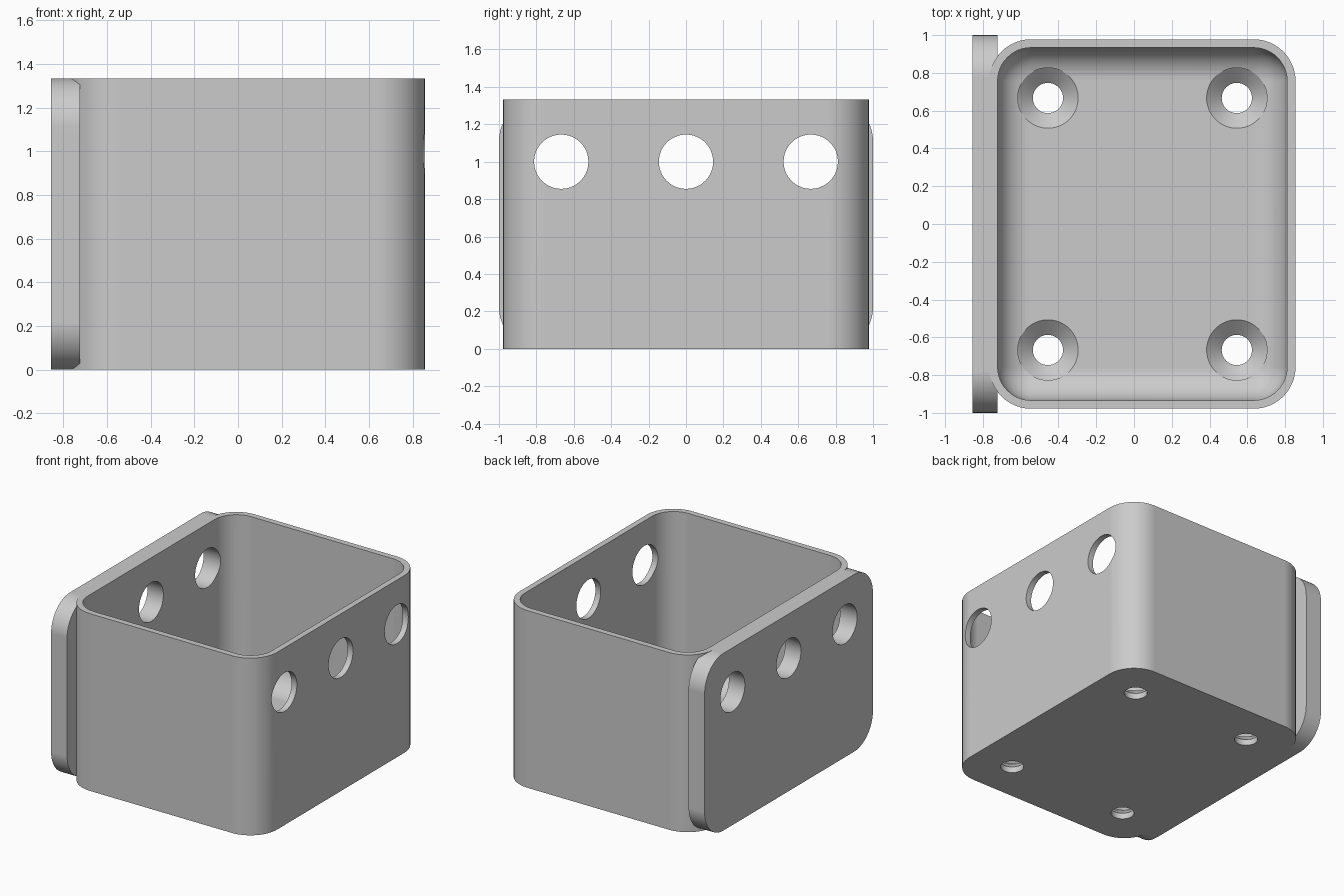
import bpy, bmesh
from math import sin, cos, pi
from mathutils import Vector

cube = bpy.data.objects.get("Cube")
if cube:
    bpy.data.objects.remove(cube, do_unlink=True)

HEIGHT, FLOOR, WALL = 1.333, 0.115, 0.0444
BOX_X, HALF_X, HALF_Y, RADIUS = 0.0444, 0.811, 0.978, 0.222

grey = bpy.data.materials.new("light_grey")
grey.use_nodes = True
grey.diffuse_color = (0.6, 0.6, 0.6, 1)
grey.node_tree.nodes["Principled BSDF"].inputs["Base Color"].default_value = grey.diffuse_color


def rounded(hx, hy, r, steps=12):
    """Outline of a rectangle with rounded corners."""
    pts = []
    for i, (sx, sy) in enumerate(((1, 1), (-1, 1), (-1, -1), (1, -1))):
        for k in range(steps + 1):
            a = (i + k / steps) * pi / 2
            pts.append((sx * (hx - r) + r * cos(a), sy * (hy - r) + r * sin(a)))
    return pts


def circle(r, n=64):
    return [(r * cos(2 * pi * i / n), r * sin(2 * pi * i / n)) for i in range(n)]


def loft(name, sections, centre, along_x=False):
    """Closed solid through (distance, outline) sections along z or x."""
    bm = bmesh.new()
    rings = []
    for d, outline in sections:
        rings.append([bm.verts.new(Vector(centre) + Vector((d, u, v) if along_x else (u, v, d)))
                      for u, v in outline])
    n = len(rings[0])
    for a, b in zip(rings, rings[1:]):
        for i in range(n):
            j = (i + 1) % n
            bm.faces.new((a[i], a[j], b[j], b[i]))
    bm.faces.new(rings[0][::-1])
    bm.faces.new(rings[-1])
    bmesh.ops.recalc_face_normals(bm, faces=bm.faces)
    mesh = bpy.data.meshes.new(name)
    bm.to_mesh(mesh)
    bm.free()
    mesh.materials.append(grey)
    obj = bpy.data.objects.new(name, mesh)
    bpy.context.collection.objects.link(obj)
    return obj


def combine(target, tool, operation):
    """Apply a boolean and discard the tool."""
    tool.hide_render = True
    mod = target.modifiers.new(tool.name, 'BOOLEAN')
    mod.operation, mod.solver, mod.object = operation, 'EXACT', tool
    bpy.context.view_layer.objects.active = target
    bpy.ops.object.modifier_apply(modifier=mod.name)
    bpy.data.objects.remove(tool, do_unlink=True)


# Outer box
outline = rounded(HALF_X, HALF_Y, RADIUS)
box = loft("open_box", [(0, outline), (HEIGHT, outline)], (BOX_X, 0, 0))

# Thick mounting plate on the right side
outline = rounded(1, HEIGHT / 2, RADIUS)
plate = loft("mounting_plate", [(-0.855, outline), (-0.722, outline)], (0, 0, HEIGHT / 2), True)
combine(box, plate, 'UNION')

# Cavity with a filleted floor
inner_r = RADIUS - WALL
fillet = inner_r - 0.004
sections = []
for k in range(11):
    a = k / 10 * pi / 2
    inset = WALL + fillet * (1 - sin(a))
    sections.append((FLOOR + fillet * (1 - cos(a)),
                     rounded(HALF_X - inset, HALF_Y - inset, RADIUS - inset)))
sections.append((HEIGHT + 0.2, sections[-1][1]))
combine(box, loft("cavity", sections, (BOX_X, 0, 0)), 'DIFFERENCE')

# Countersunk screw holes in the floor
for sx in (-1, 1):
    for sy in (-1, 1):
        hole = loft("screw_hole", [(-0.1, circle(0.08)), (FLOOR - 0.07, circle(0.08)),
                                   (FLOOR, circle(0.16)), (FLOOR + 0.1, circle(0.16))],
                    (BOX_X + sx * 0.5, sy * 0.667, 0))
        combine(box, hole, 'DIFFERENCE')

# Three round holes through plate and both side walls
for y in (-0.667, 0, 0.667):
    hole = loft("side_hole", [(-1.2, circle(0.145)), (1.2, circle(0.145))], (0, y, 1), True)
    combine(box, hole, 'DIFFERENCE')

# Smooth rounded surfaces, crisp edges
bpy.ops.object.select_all(action='DESELECT')
box.select_set(True)
bpy.context.view_layer.objects.active = box
bpy.ops.object.shade_smooth_by_angle(angle=0.5)
weighted = box.modifiers.new("weighted_normals", 'WEIGHTED_NORMAL')
weighted.keep_sharp = True
